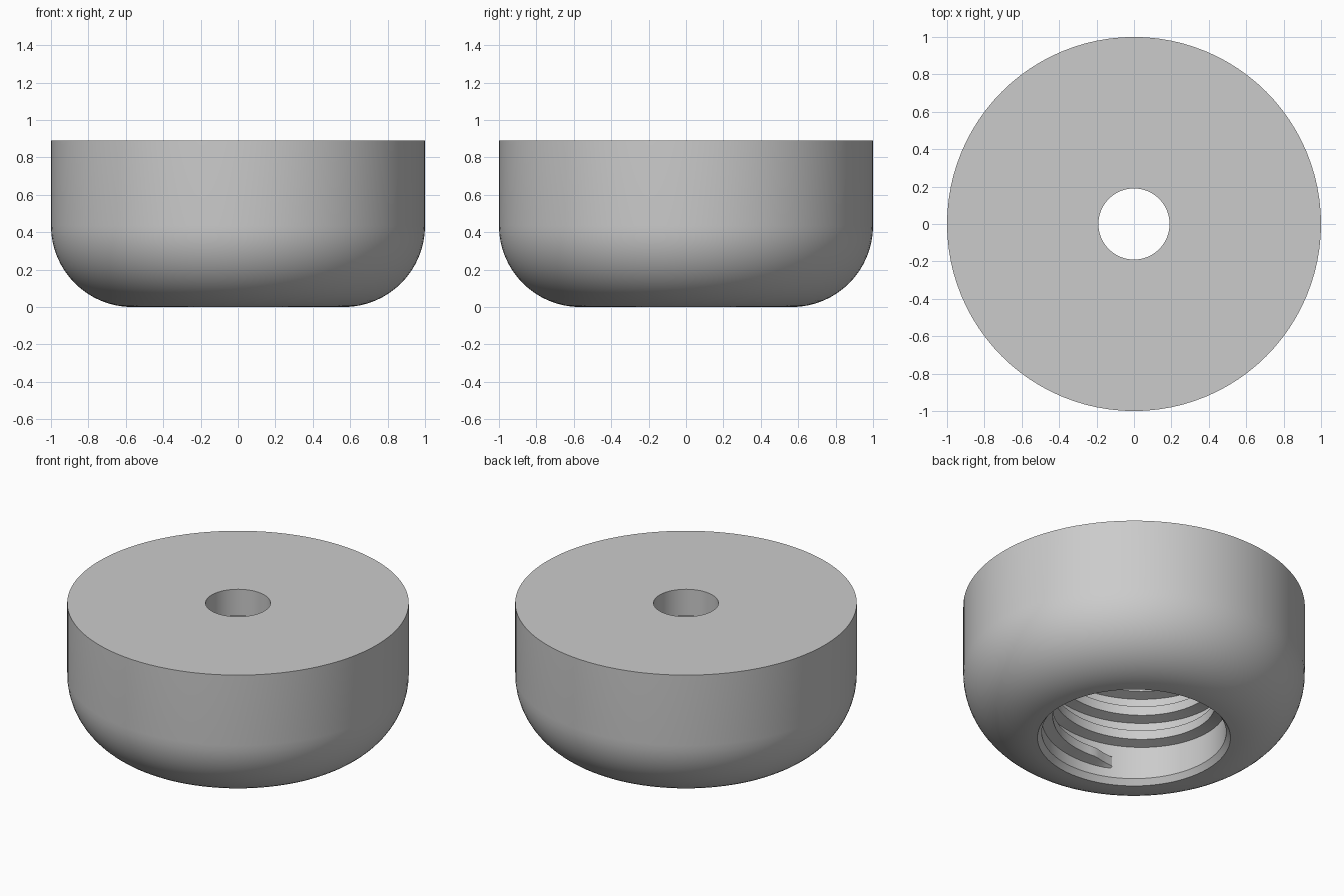
import bpy, bmesh
from math import sin, cos, pi, radians

cube = bpy.data.objects.get("Cube")
if cube:
    bpy.data.objects.remove(cube, do_unlink=True)

SEGMENTS = 96
HEIGHT = 0.89
CEILING = 0.72      # top of the threaded bore
ROOT, CREST = 0.54, 0.475
PITCH = 0.1625

grey = bpy.data.materials.new("plain grey")
grey.use_nodes = True
grey.diffuse_color = (0.6, 0.6, 0.6, 1)
grey.node_tree.nodes["Principled BSDF"].inputs["Base Color"].default_value = (0.6, 0.6, 0.6, 1)


def skin(name, rings, close_loop):
    """Join equal rings of points into a quad surface; cap the ends if open."""
    bm = bmesh.new()
    loops = [[bm.verts.new(p) for p in ring] for ring in rings]
    n = len(loops[0])
    pairs = list(zip(loops, loops[1:]))
    if close_loop:
        pairs.append((loops[-1], loops[0]))
    for a, b in pairs:
        for i in range(n):
            j = (i + 1) % n
            bm.faces.new((a[i], a[j], b[j], b[i]))
    if not close_loop:
        bm.faces.new(loops[0])
        bm.faces.new(loops[-1])
    bmesh.ops.recalc_face_normals(bm, faces=bm.faces)
    mesh = bpy.data.meshes.new(name)
    bm.to_mesh(mesh)
    bm.free()
    mesh.materials.append(grey)
    obj = bpy.data.objects.new(name, mesh)
    bpy.context.collection.objects.link(obj)
    bpy.ops.object.select_all(action="DESELECT")
    obj.select_set(True)
    bpy.context.view_layer.objects.active = obj
    bpy.ops.object.shade_smooth_by_angle(angle=radians(30))
    return obj


def around(r, z, angle):
    return (r * cos(angle), r * sin(angle), z)


# Round cap body: bottom fillet, flat top, small top hole and wide bore below
fillet = 0.435
profile = [(1 - fillet + fillet * sin(t), fillet * (1 - cos(t)))
           for t in (pi / 2 * i / 16 for i in range(17))]
profile += [(1, HEIGHT), (0.19, HEIGHT), (0.19, CEILING),
            (ROOT, CEILING), (ROOT, 0.035)]
skin("cap_body",
     [[around(r, z, 2 * pi * s / SEGMENTS) for r, z in profile]
      for s in range(SEGMENTS)], True)

# Helical thread ridge inside the bore, fading in at its lower end
start, base, turns = radians(244), 0.088, 3.2
rings = []
steps = int(turns * SEGMENTS)
for s in range(steps + 1):
    turn = s / SEGMENTS
    angle, z = start + 2 * pi * turn, base + PITCH * turn
    crest = ROOT - (ROOT - CREST) * min(1, 0.1 + s / 4)
    section = [(ROOT + 0.01, z), (crest, z + 0.02),
               (crest, z + 0.08), (ROOT + 0.01, z + 0.1)]
    rings.append([around(r, h, angle) for r, h in section])
skin("thread_ridge", rings, False)
